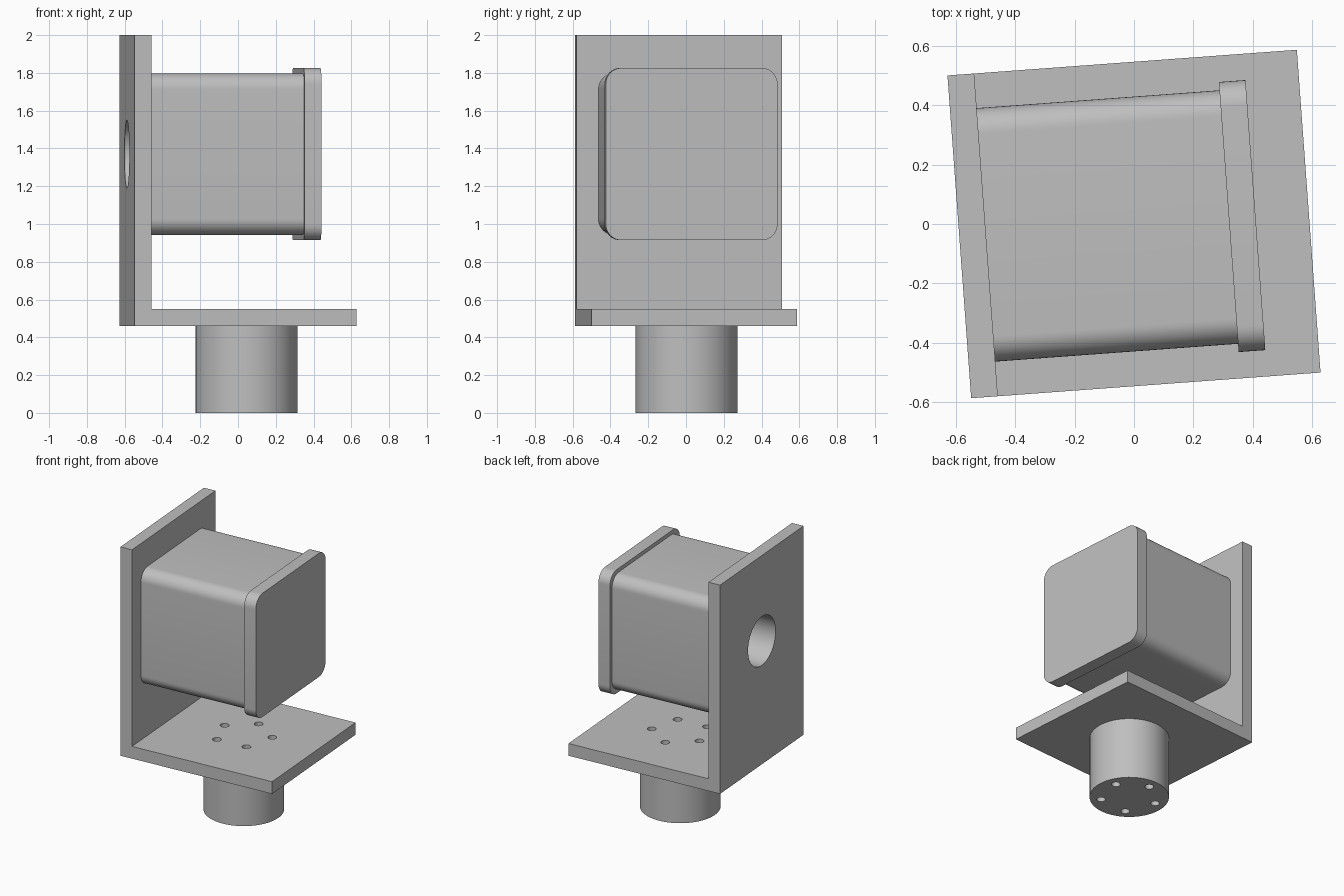
import bpy, bmesh, math
from mathutils import Matrix, Vector

default = bpy.data.objects.get("Cube")
if default:
    bpy.data.objects.remove(default, do_unlink=True)

GREY = (0.52, 0.52, 0.52, 1)
metal = bpy.data.materials.new("plain grey")
metal.use_nodes = True
metal.diffuse_color = GREY
metal.node_tree.nodes["Principled BSDF"].inputs["Base Color"].default_value = GREY

TURN = Matrix.Rotation(math.radians(4.2), 4, 'Z')   # whole assembly is slightly turned
AXIS_Z = 1.37                                       # height of the housing axis
COLUMN_X = 0.045


def finish(bm, name):
    bmesh.ops.recalc_face_normals(bm, faces=bm.faces)
    bm.transform(TURN)
    mesh = bpy.data.meshes.new(name)
    bm.to_mesh(mesh)
    bm.free()
    mesh.materials.append(metal)
    obj = bpy.data.objects.new(name, mesh)
    bpy.context.collection.objects.link(obj)
    return obj


def rounded_block(name, x0, x1, half, radius):
    """Square block along x with its four long edges rounded."""
    bm = bmesh.new()
    size = Matrix.Diagonal((x1 - x0, 2 * half, 2 * half, 1))
    place = Matrix.Translation(((x0 + x1) / 2, 0, AXIS_Z))
    bmesh.ops.create_cube(bm, size=1, matrix=place @ size)
    long_edges = [e for e in bm.edges
                  if abs(e.verts[0].co.x - e.verts[1].co.x) > 0.01]
    bmesh.ops.bevel(bm, geom=long_edges, offset=radius, segments=10,
                    profile=0.5, affect='EDGES')
    return finish(bm, name)


def cylinder(name, start, end, radius, sides):
    start, end = Vector(start), Vector(end)
    axis = end - start
    bm = bmesh.new()
    place = (Matrix.Translation((start + end) / 2)
             @ axis.to_track_quat('Z', 'Y').to_matrix().to_4x4())
    bmesh.ops.create_cone(bm, cap_ends=True, segments=sides, radius1=radius,
                          radius2=radius, depth=axis.length, matrix=place)
    return finish(bm, name)


def cut(obj, cutters):
    bpy.context.view_layer.objects.active = obj
    for cutter in cutters:
        mod = obj.modifiers.new("hole", 'BOOLEAN')
        mod.operation = 'DIFFERENCE'
        mod.solver = 'EXACT'
        mod.object = cutter
        bpy.ops.object.modifier_apply(modifier=mod.name)


# L-shaped bracket from one profile
bm = bmesh.new()
profile = [(-0.59, 0.46), (0.59, 0.46), (0.59, 0.55),
           (-0.5, 0.55), (-0.5, 2), (-0.59, 2)]
face = bm.faces.new([bm.verts.new((x, -0.545, z)) for x, z in profile])
extruded = bmesh.ops.extrude_face_region(bm, geom=[face])["geom"]
bmesh.ops.translate(bm, vec=(0, 1.09, 0),
                    verts=[g for g in extruded if isinstance(g, bmesh.types.BMVert)])
bracket = finish(bm, "bracket")

# Housing with its wider end cap, and the round column below
housing = rounded_block("housing", -0.5, 0.32, 0.428, 0.085)
end_cap = rounded_block("end_cap", 0.32, 0.41, 0.456, 0.085)
column = cylinder("column", (COLUMN_X, 0, 0), (COLUMN_X, 0, 0.46), 0.27, 64)

# Shaft bore through the upright, and a ring of five bolt holes
bore = cylinder("bore_cutter", (-0.7, 0, AXIS_Z), (-0.38, 0, AXIS_Z), 0.18, 48)
bolts = []
for i in range(5):
    a = math.radians(18 + 72 * i)
    x, y = COLUMN_X + 0.195 * math.cos(a), 0.195 * math.sin(a)
    bolts.append(cylinder("bolt_cutter", (x, y, -0.1), (x, y, 0.65), 0.03, 24))
cut(bracket, [bore] + bolts)
cut(housing, [bore])
cut(column, bolts)
for cutter in [bore] + bolts:
    bpy.data.objects.remove(cutter, do_unlink=True)

# Smooth round surfaces, crisp edges
bpy.ops.object.select_all(action='DESELECT')
for obj in (bracket, housing, end_cap, column):
    obj.select_set(True)
bpy.context.view_layer.objects.active = bracket
bpy.ops.object.shade_smooth_by_angle(angle=math.radians(30))
